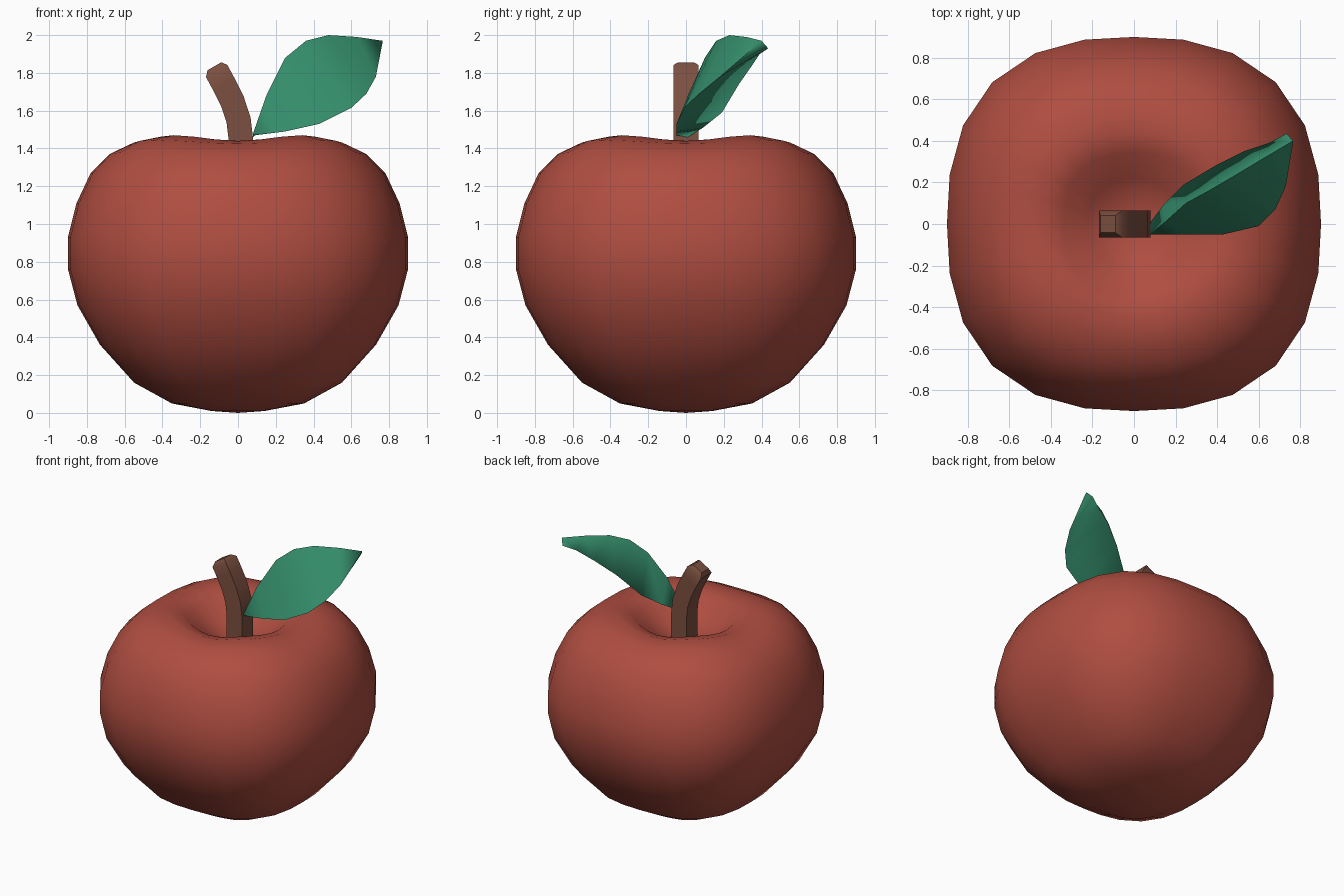
import bpy, bmesh, math
from mathutils import Vector

cube = bpy.data.objects.get("Cube")
if cube:
    bpy.data.objects.remove(cube, do_unlink=True)


def make_material(name, rgb):
    mat = bpy.data.materials.new(name)
    mat.use_nodes = True
    colour = (*rgb, 1)
    mat.diffuse_color = colour
    mat.node_tree.nodes["Principled BSDF"].inputs["Base Color"].default_value = colour
    return mat


def loft(name, rings, mat, smooth_angle, start=None, end=None):
    """Skin closed rings; each end is a flat cap, or a fan to a pole if given."""
    bm = bmesh.new()
    rows = [[bm.verts.new(p) for p in ring] for ring in rings]
    count = len(rows[0])
    for low, high in zip(rows, rows[1:]):
        for i in range(count):
            j = (i + 1) % count
            bm.faces.new((low[i], low[j], high[j], high[i]))
    for row, pole in ((rows[0], start), (rows[-1], end)):
        if pole is None:
            bm.faces.new(row)
        else:
            tip = bm.verts.new(pole)
            for i in range(count):
                bm.faces.new((row[i], row[(i + 1) % count], tip))
    bmesh.ops.recalc_face_normals(bm, faces=bm.faces)
    mesh = bpy.data.meshes.new(name)
    bm.to_mesh(mesh)
    bm.free()
    mesh.materials.append(mat)
    obj = bpy.data.objects.new(name, mesh)
    bpy.context.collection.objects.link(obj)
    bpy.ops.object.select_all(action="DESELECT")
    obj.select_set(True)
    bpy.context.view_layer.objects.active = obj
    bpy.ops.object.shade_smooth_by_angle(angle=math.radians(smooth_angle))
    return obj


def rounded_square(half, z, power, lift, segments=24):
    """Superellipse ring whose corners are raised by lift."""
    ring = []
    for i in range(segments):
        a = math.tau * i / segments
        c, s = math.cos(a), math.sin(a)
        r = half / (abs(c) ** power + abs(s) ** power) ** (1 / power)
        ring.append((r * c, r * s, z + lift * math.sin(2 * a) ** 2))
    return ring


red = make_material("apple red", (0.43, 0.075, 0.052))
brown = make_material("stem brown", (0.2, 0.08, 0.052))
green = make_material("leaf green", (0.035, 0.27, 0.15))

# Fruit body: half width, height, squareness, corner lift
profile = [
    (0.14, 0.01, 2.2, 0), (0.35, 0.05, 2.7, 0), (0.55, 0.16, 2.8, 0),
    (0.73, 0.36, 2.7, 0), (0.85, 0.57, 2.6, 0), (0.9, 0.76, 2.5, 0),
    (0.9, 0.93, 2.5, 0), (0.855, 1.11, 2.5, 0), (0.78, 1.27, 2.5, 0),
    (0.68, 1.37, 2.6, 0.01), (0.56, 1.425, 2.7, 0.02), (0.44, 1.44, 2.7, 0.03),
    (0.34, 1.41, 2.5, 0.03), (0.22, 1.31, 2.2, 0.01), (0.1, 1.26, 2, 0),
]
loft("fruit_body", [rounded_square(*p) for p in profile], red, 180,
     start=(0, 0, 0), end=(0, 0, 1.25))

# Stem: square section swept along a bend, narrowing at the top
stem_path = [(0.015, 1.2, 0), (0.015, 1.45, 0), (0.003, 1.55, 12), (-0.03, 1.65, 22),
             (-0.075, 1.74, 28), (-0.113, 1.81, 30), (-0.125, 1.835, 30)]
stem_rings = []
for n, (x, z, lean) in enumerate(stem_path):
    size = 0.042 if n == len(stem_path) - 1 else 0.065
    across = Vector((math.cos(math.radians(lean)), 0, math.sin(math.radians(lean))))
    side = Vector((0, 1, 0))
    stem_rings.append([Vector((x, 0, z)) + across * size * u + side * size * v
                       for u, v in ((-1, -1), (1, -1), (1, 1), (-1, 1))])
loft("stem", stem_rings, brown, 40)

# Leaf: upper edge, lower edge and rear midrib at each station
leaf_stations = [
    ((0.08, -0.05, 1.48), (0.09, -0.05, 1.47), (0.08, 0.01, 1.46)),
    ((0.15, 0.01, 1.68), (0.25, -0.05, 1.49), (0.14, 0.09, 1.51)),
    ((0.25, 0.1, 1.88), (0.43, -0.05, 1.53), (0.24, 0.19, 1.59)),
    ((0.36, 0.16, 1.97), (0.6, -0.01, 1.615), (0.39, 0.28, 1.74)),
    ((0.48, 0.23, 2.0), (0.68, 0.07, 1.69), (0.53, 0.35, 1.84)),
    ((0.63, 0.32, 1.99), (0.73, 0.18, 1.78), (0.65, 0.39, 1.9)),
    ((0.765, 0.4, 1.97), (0.765, 0.39, 1.96), (0.735, 0.435, 1.93)),
]
loft("leaf", leaf_stations, green, 100)
